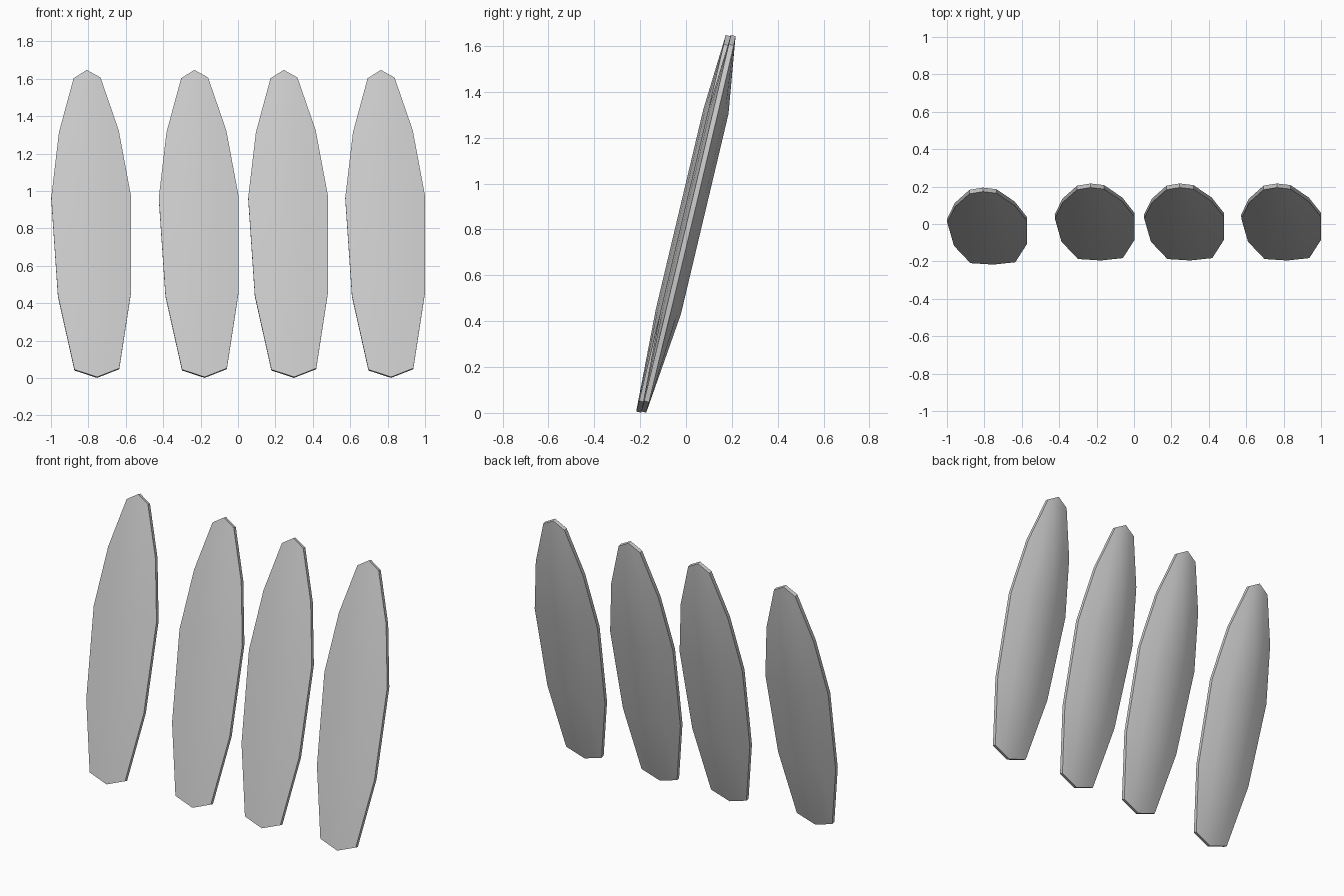
import bpy, bmesh, math
from mathutils import Matrix

cube = bpy.data.objects.get("Cube")
if cube:
    bpy.data.objects.remove(cube)

# Single grey finish
grey = bpy.data.materials.new("light_grey")
grey.use_nodes = True
colour = (0.6, 0.6, 0.6, 1)
grey.diffuse_color = colour
grey.node_tree.nodes["Principled BSDF"].inputs["Base Color"].default_value = colour

# Board stations: distance along board, half width, bulge factor
STATIONS = [(0, 0, 0), (.044, .12, .1), (.453, .195, 1), (.992, .213, 1),
            (1.35, .16, 1), (1.644, .072, .12), (1.688, 0, 0)]
# Cross-section: fraction of half width, fraction of bulge
SECTION = [(-1, 0), (-.5, .65), (0, 1), (.5, .65), (1, 0)]
THICKNESS = .022
DECK_BULGE, BELLY_BULGE = -.02, .048


def surface_rows(bm, offset, bulge):
    rows = []
    for along, half, factor in STATIONS:
        if half == 0:
            rows.append([bm.verts.new((0, offset, along))] * len(SECTION))
        else:
            rows.append([bm.verts.new((u * half, offset + bulge * factor * b, along))
                         for u, b in SECTION])
    return rows


def add_face(bm, verts):
    unique = list(dict.fromkeys(verts))
    if len(unique) > 2:
        bm.faces.new(unique)


def make_board(name, x, y):
    bm = bmesh.new()
    deck = surface_rows(bm, 0, DECK_BULGE)
    belly = surface_rows(bm, THICKNESS, BELLY_BULGE)
    last = len(SECTION) - 1
    for i in range(len(STATIONS) - 1):
        # Deck and belly skins
        for rows in (deck, belly):
            for j in range(last):
                add_face(bm, (rows[i][j], rows[i][j + 1], rows[i + 1][j + 1], rows[i + 1][j]))
        # Thin rim on both sides
        for j in (0, last):
            add_face(bm, (deck[i][j], belly[i][j], belly[i + 1][j], deck[i + 1][j]))
    bmesh.ops.recalc_face_normals(bm, faces=bm.faces)

    # Lean back with a slight roll and yaw
    lean = Matrix.Rotation(math.radians(-13.4), 4, 'X')
    roll = Matrix.Rotation(math.radians(-1.65), 4, 'Y')
    yaw = Matrix.Rotation(math.radians(1.2), 4, 'Z')
    bm.transform(Matrix.Translation((x, y, .006)) @ yaw @ roll @ lean)

    mesh = bpy.data.meshes.new(name)
    bm.to_mesh(mesh)
    bm.free()
    mesh.materials.append(grey)
    board = bpy.data.objects.new(name, mesh)
    bpy.context.collection.objects.link(board)
    bpy.ops.object.select_all(action='DESELECT')
    board.select_set(True)
    bpy.context.view_layer.objects.active = board
    bpy.ops.object.shade_smooth_by_angle(angle=math.radians(30))


# Four boards in a row, the far right one set slightly forward
for name, x, y in (("board_far_right", -.753, -.217), ("board_mid_right", -.178, -.195),
                   ("board_mid_left", .3, -.195), ("board_far_left", .819, -.195)):
    make_board(name, x, y)
